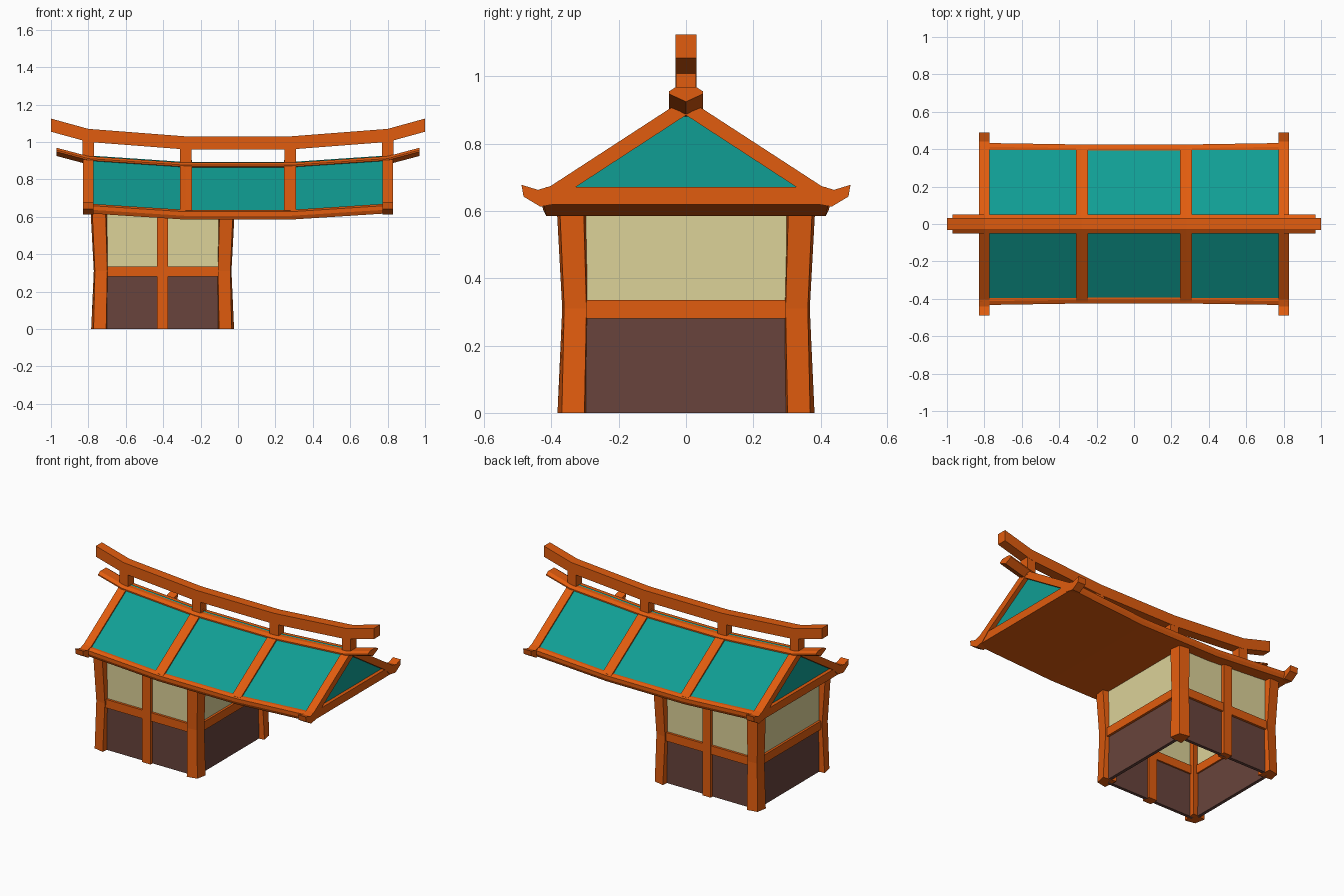
import bpy, bmesh
from mathutils import Matrix

if "Cube" in bpy.data.objects:
    bpy.data.objects.remove(bpy.data.objects["Cube"])


def material(name, rgb):
    lin = [((c / 255 + 0.055) / 1.055) ** 2.4 for c in rgb]
    m = bpy.data.materials.new(name)
    m.use_nodes = True
    m.diffuse_color = (*lin, 1)
    m.node_tree.nodes["Principled BSDF"].inputs["Base Color"].default_value = (*lin, 1)
    return m


ORANGE = material("orange timber", (225, 92, 14))
TEAL = material("teal roof tile", (16, 158, 148))
CREAM = material("cream panel", (220, 210, 153))
MAROON = material("maroon panel", (104, 68, 60))


def loft(name, rings, mat, matrix=Matrix()):
    """Join matching rings of points into one closed solid."""
    bm = bmesh.new()
    loops = [[bm.verts.new(p) for p in ring] for ring in rings]
    for a, b in zip(loops, loops[1:]):
        for i in range(len(a)):
            j = (i + 1) % len(a)
            bm.faces.new((a[i], a[j], b[j], b[i]))
    bm.faces.new(loops[0][::-1])
    bm.faces.new(loops[-1])
    bmesh.ops.transform(bm, matrix=matrix, verts=bm.verts)
    bmesh.ops.recalc_face_normals(bm, faces=bm.faces)
    me = bpy.data.meshes.new(name)
    bm.to_mesh(me)
    bm.free()
    me.materials.append(mat)
    ob = bpy.data.objects.new(name, me)
    bpy.context.collection.objects.link(ob)
    return ob


def mirrored(half):
    """Mirror a half profile of (y, z) points that runs from top to bottom."""
    return half + [(-y, z) for y, z in reversed(half) if y > 0]


def sweep(name, profile, stations, mat):
    """Carry a (y, z) profile along x; each station is x, lift, y scale."""
    rings = [[(x, y * s, z + dz) for y, z in profile] for x, dz, s in stations]
    return loft(name, rings, mat)


def curved(*half):
    """Stations for a sagging beam, symmetric about the middle."""
    return [(-x, dz, s) for x, dz, s in reversed(half)] + list(half)


def box(name, lo, hi, mat, matrix=Matrix()):
    (x0, y0, z0), (x1, y1, z1) = lo, hi
    ring = [(x0, y0), (x1, y0), (x1, y1), (x0, y1)]
    return loft(name, [[(x, y, z) for x, y in ring] for z in (z0, z1)], mat, matrix)


# Roof: tiled core, soffit with eaves, ridge and raised top beam
BAY, END = 0.28, 0.80
sweep("roof_tiles", mirrored([(0, 0.893), (0.405, 0.63)]),
      curved((BAY, 0, 1), (END, 0.035, 1)), TEAL)
sweep("eaves_and_soffit", mirrored([(0.405, 0.637), (0.425, 0.627), (0.425, 0.605), (0.415, 0.585)]),
      curved((BAY, 0, 1), (0.825, 0.035, 1.02)), ORANGE)
sweep("ridge_beam", mirrored([(0.03, 0.889), (0.05, 0.876), (0.05, 0.868), (0, 0.845)]),
      curved((BAY, 0, 1), (END, 0.035, 1), (0.97, 0.08, 1)), ORANGE)
sweep("top_beam", mirrored([(0.031, 1.03), (0.031, 0.96)]),
      curved((BAY, 0, 1), (END, 0.04, 1), (1, 0.095, 1)), ORANGE)

# Rafters, gable frames with upturned horns, and short ridge posts
gable_half = [(0, 0.936), (0.403, 0.674), (0.44, 0.663), (0.489, 0.678), (0.483, 0.643),
              (0.433, 0.613), (0.38, 0.622), (0.33, 0.67), (0, 0.885)]
for side, label in ((1, "left"), (-1, "right")):
    sweep(f"{label}_rafter", mirrored([(0, 0.905), (0.415, 0.633), (0.40, 0.61)]),
          [(side * 0.245, 0, 1), (side * BAY, 0, 1), (side * 0.31, 0.002, 1)], ORANGE)
    for flip, face in ((-1, "front"), (1, "back")):
        sweep(f"{label}_{face}_gable_frame", [(flip * y, z) for y, z in gable_half],
              [(side * 0.773, 0, 1), (side * 0.828, 0, 1)], ORANGE)
    for x, lift in ((BAY, 0), (END, 0.035)):
        box(f"{label}_ridge_post", (side * x - 0.031, -0.03, 0.86 + lift),
            (side * x + 0.031, 0.03, 0.98 + lift), ORANGE)

# House: four matching walls turned about its own centre
CENTRE = Matrix.Translation((-0.403, 0, 0))
for k, face in enumerate(("front", "left", "back", "right")):
    turn = CENTRE @ Matrix.Rotation(k * 1.5707963, 4, "Z")
    # Waisted corner post
    rings = []
    for z, corner, edge, inner in ((0, 0.369, 0.382, 0.302), (0.31, 0.362, 0.368, 0.296),
                                   (0.625, 0.376, 0.385, 0.305)):
        rings.append([(corner, -corner, z), (edge, -inner, z),
                      (0.29, -0.29, z), (inner, -edge, z)])
    loft(f"{face}_corner_post", rings, ORANGE, turn)
    box(f"{face}_rail", (-0.32, -0.36, 0.28), (0.32, -0.315, 0.335), ORANGE, turn)
    box(f"{face}_lower_panel", (-0.32, -0.345, 0), (0.32, -0.325, 0.30), MAROON, turn)
    box(f"{face}_upper_panel", (-0.32, -0.345, 0.30), (0.32, -0.325, 0.615), CREAM, turn)
    if face in ("front", "back"):
        box(f"{face}_middle_post", (-0.03, -0.365, 0), (0.03, -0.31, 0.615), ORANGE, turn)
